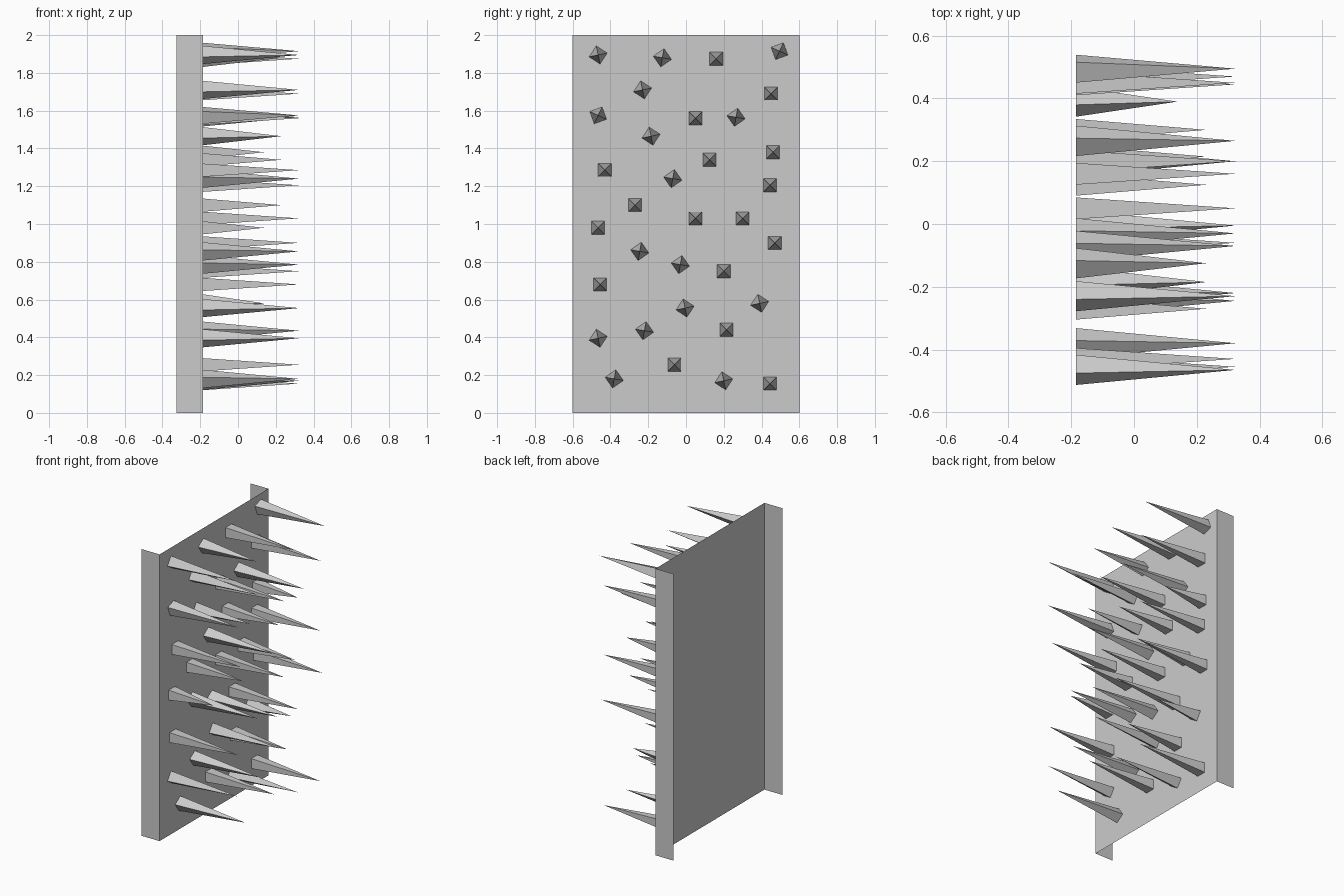
import bpy
import bmesh
from math import radians
from mathutils import Matrix, Vector

cube = bpy.data.objects.get("Cube")
if cube:
    bpy.data.objects.remove(cube, do_unlink=True)

FACE_X = -0.185      # plane the spikes grow from
BACK_X = -0.325      # rear edge of the side flanges
HALF_WIDTH = 0.6
HEIGHT = 2.0
SPIKE_RADIUS = 0.049

grey = bpy.data.materials.new("plain grey")
grey.use_nodes = True
colour = (0.6, 0.6, 0.6, 1)
grey.diffuse_color = colour
grey.node_tree.nodes["Principled BSDF"].inputs["Base Color"].default_value = colour


def add_object(name, bm):
    mesh = bpy.data.meshes.new(name)
    bm.to_mesh(mesh)
    bm.free()
    mesh.materials.append(grey)
    obj = bpy.data.objects.new(name, mesh)
    bpy.context.collection.objects.link(obj)
    return obj


# Wall panel: an open channel profile extruded upwards
bm = bmesh.new()
profile = [(BACK_X, -HALF_WIDTH), (FACE_X, -HALF_WIDTH),
           (FACE_X, HALF_WIDTH), (BACK_X, HALF_WIDTH)]
points = [bm.verts.new((x, y, 0)) for x, y in profile]
edges = [bm.edges.new(pair) for pair in zip(points, points[1:])]
raised = bmesh.ops.extrude_edge_only(bm, edges=edges)["geom"]
bmesh.ops.translate(bm, vec=(0, 0, HEIGHT),
                    verts=[g for g in raised if isinstance(g, bmesh.types.BMVert)])
bm.normal_update()
if any(f.normal.x < -0.5 for f in bm.faces):
    bmesh.ops.reverse_faces(bm, faces=bm.faces[:])
add_object("wall_panel", bm)


# Four-sided spike pointing along +x, twisted about its own axis
def add_spike(y, z, reach, twist):
    bm = bmesh.new()
    length = reach - FACE_X
    bmesh.ops.create_cone(bm, segments=4, radius1=SPIKE_RADIUS, radius2=0,
                          depth=length, cap_ends=False)
    bmesh.ops.remove_doubles(bm, verts=bm.verts[:], dist=0.0001)
    place = (Matrix.Translation(Vector((FACE_X + length / 2, y, z)))
             @ Matrix.Rotation(radians(45 + twist), 4, "X")
             @ Matrix.Rotation(radians(90), 4, "Y"))
    bm.transform(place)
    add_object("spike", bm)


LONG, MEDIUM, SHORT = 0.323, 0.23, 0.138
STRAIGHT, LEFT_TWIST, RIGHT_TWIST, SLIGHT_TWIST = 0, 35, -33, 20

# Spikes grouped by reach and twist, placed by (y, z)
groups = [
    (LONG, STRAIGHT, [
        (.16, 1.875), (.45, 1.69), (.05, 1.56), (-.43, 1.285), (.445, 1.205),
        (.05, 1.03), (.47, .9), (.2, .75), (-.455, .68), (-.06, .255), (.445, .155)]),
    (LONG, LEFT_TWIST, [
        (.265, 1.565), (-.07, 1.24), (-.245, .855), (-.03, .785),
        (-.22, .435), (-.38, .18)]),
    (LONG, RIGHT_TWIST, [
        (-.465, 1.895), (-.23, 1.71), (-.005, .555), (-.465, .395), (.2, .17)]),
    (LONG, SLIGHT_TWIST, [(.495, 1.915), (-.465, 1.575)]),
    (MEDIUM, STRAIGHT, [(.125, 1.34), (-.27, 1.1), (.3, 1.03), (.215, .44)]),
    (MEDIUM, LEFT_TWIST, [(-.125, 1.88)]),
    (MEDIUM, RIGHT_TWIST, [(-.185, 1.465)]),
    (SHORT, STRAIGHT, [(.46, 1.38), (-.465, .98)]),
    (SHORT, RIGHT_TWIST, [(.39, .58)]),
]
for reach, twist, places in groups:
    for y, z in places:
        add_spike(y, z, reach, twist)
